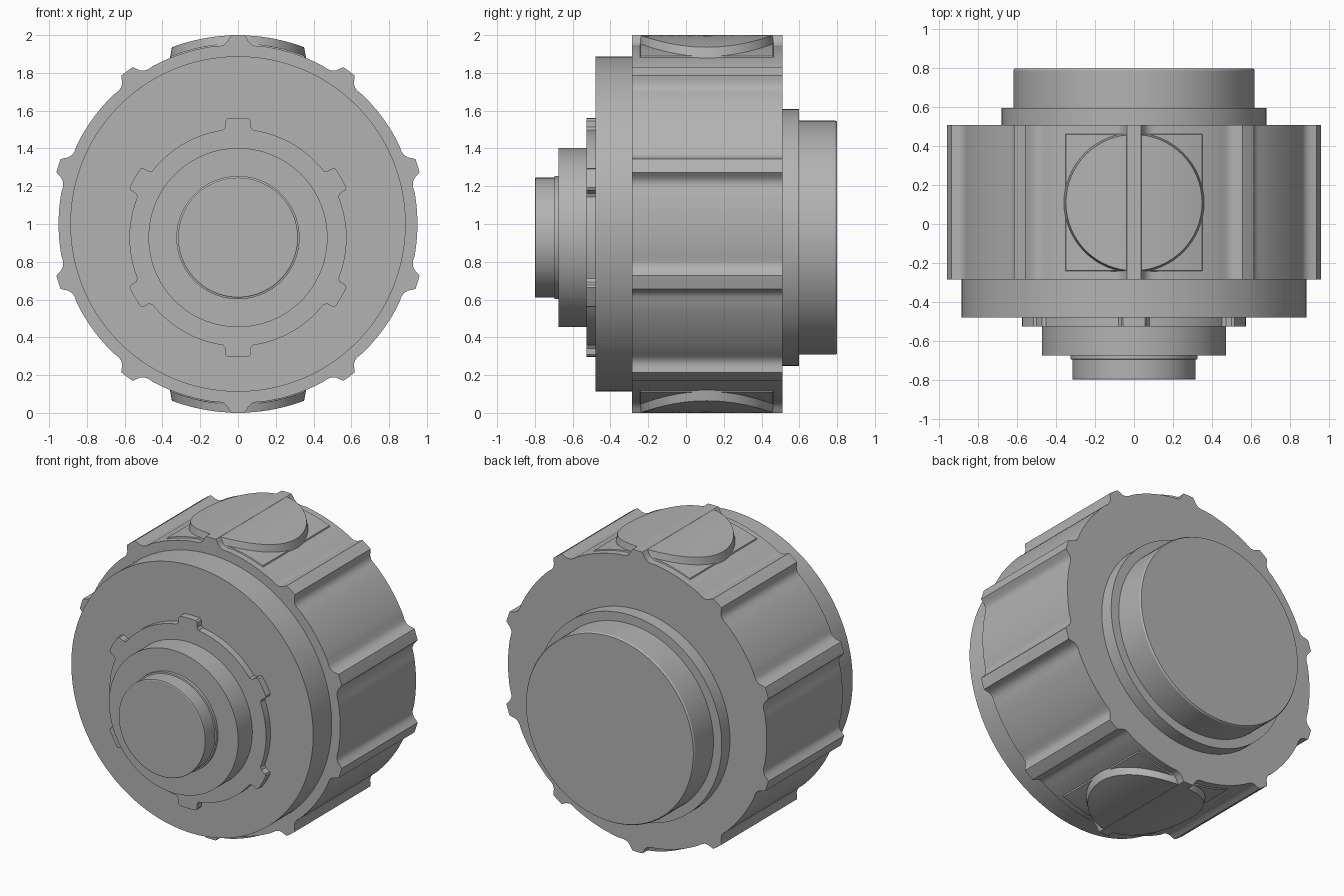
import bpy, bmesh
from math import sin, cos, pi, radians, sqrt

cube = bpy.data.objects.get("Cube")
if cube:
    bpy.data.objects.remove(cube, do_unlink=True)

grey = bpy.data.materials.new("machined grey")
grey.use_nodes = True
colour = (0.45, 0.45, 0.45, 1)
grey.diffuse_color = colour
bsdf = grey.node_tree.nodes["Principled BSDF"]
bsdf.inputs["Base Color"].default_value = colour
bsdf.inputs["Roughness"].default_value = 0.6

BODY_Z = 1.0      # axis of the housing
SHAFT_Z = 0.928   # offset axis of shaft, flange and rear cap


def finish(name, bm):
    bmesh.ops.recalc_face_normals(bm, faces=bm.faces)
    mesh = bpy.data.meshes.new(name)
    bm.to_mesh(mesh)
    bm.free()
    mesh.materials.append(grey)
    obj = bpy.data.objects.new(name, mesh)
    bpy.context.collection.objects.link(obj)
    bpy.ops.object.select_all(action='DESELECT')
    obj.select_set(True)
    bpy.context.view_layer.objects.active = obj
    bpy.ops.object.shade_smooth_by_angle(angle=radians(28))
    return obj


def turned(name, stations, z, segments=128):
    """Closed solid of revolution along y from (y, radius) stations."""
    bm = bmesh.new()
    rings = []
    for y, r in stations:
        rings.append([bm.verts.new((r * cos(2 * pi * i / segments), y,
                                    z + r * sin(2 * pi * i / segments)))
                      for i in range(segments)])
    for a, b in zip(rings, rings[1:]):
        for i in range(segments):
            j = (i + 1) % segments
            bm.faces.new((a[i], a[j], b[j], b[i]))
    bm.faces.new(rings[0])
    bm.faces.new(rings[-1])
    return finish(name, bm)


def toothed(name, count, half_tooth, valley, y0, y1, z):
    """Extruded disc with teeth; half_tooth lists (degrees, radius) outward."""
    pitch = 360 / count
    last = half_tooth[-1][0]
    span = pitch - 2 * last
    steps = 12
    tooth = [(-a, r) for a, r in reversed(half_tooth)] + [(0, half_tooth[0][1])]
    tooth += half_tooth
    tooth += [(last + span * k / steps, valley) for k in range(1, steps)]
    bm = bmesh.new()
    outline = []
    for n in range(count):
        for a, r in tooth:
            t = radians(90 + n * pitch + a)
            outline.append(bm.verts.new((r * cos(t), y0, z + r * sin(t))))
    face = bm.faces.new(outline)
    new = bmesh.ops.extrude_face_region(bm, geom=[face])["geom"]
    bmesh.ops.translate(bm, vec=(0, y1 - y0, 0),
                        verts=[v for v in new if isinstance(v, bmesh.types.BMVert)])
    return finish(name, bm)


def curved_pad(name, side, half, radius, square, floor=0.9, segments=64):
    """Round or square pad whose top follows the housing's curvature."""
    bm = bmesh.new()

    def ring(scale, top):
        verts = []
        for i in range(segments):
            c, s = cos(2 * pi * i / segments), sin(2 * pi * i / segments)
            k = half * scale / (max(abs(c), abs(s)) if square else 1)
            x, y = k * c, k * s
            r = radius if top else floor
            verts.append(bm.verts.new((x, 0.11 + y, BODY_Z + side * sqrt(r * r - x * x))))
        return verts

    rings = [ring(k / 8, True) for k in range(1, 9)] + [ring(1.06, False)]
    for a, b in zip(rings, rings[1:]):
        for i in range(segments):
            j = (i + 1) % segments
            bm.faces.new((a[i], a[j], b[j], b[i]))
    bm.faces.new(rings[0])
    return finish(name, bm)


# Grip housing with ten ridges
ridge = [(2.1, 1.0), (2.7, 0.985), (3.4, 0.966), (4.6, 0.951), (6, 0.947)]
toothed("grip_housing", 10, ridge, 0.95, -0.285, 0.51, BODY_Z)

# Pads on the top and bottom of the housing
for side, label in ((1, "top"), (-1, "bottom")):
    curved_pad(label + "_pad", side, 0.35, 0.999, False)
    curved_pad(label + "_pad_base", side, 0.35, 0.957, True)

# Front plate
turned("front_plate", [(-0.48, 0.888), (-0.28, 0.888)], BODY_Z)

# Flange with six locking tabs
tab = [(5.2, 0.632), (6.2, 0.622), (6.6, 0.59), (8, 0.575)]
toothed("tabbed_flange", 6, tab, 0.575, -0.527, -0.475, SHAFT_Z)

# Front collar and shaft
turned("front_collar", [(-0.675, 0.474), (-0.52, 0.474)], SHAFT_Z)
turned("shaft", [(-0.8, 0.312), (-0.797, 0.317), (-0.697, 0.317),
                 (-0.695, 0.326), (-0.67, 0.326)], SHAFT_Z)

# Rear ring and cap
turned("rear_ring", [(0.505, 0.68), (0.597, 0.68)], SHAFT_Z)
turned("rear_cap", [(0.59, 0.62), (0.79, 0.62), (0.8, 0.614)], SHAFT_Z)
